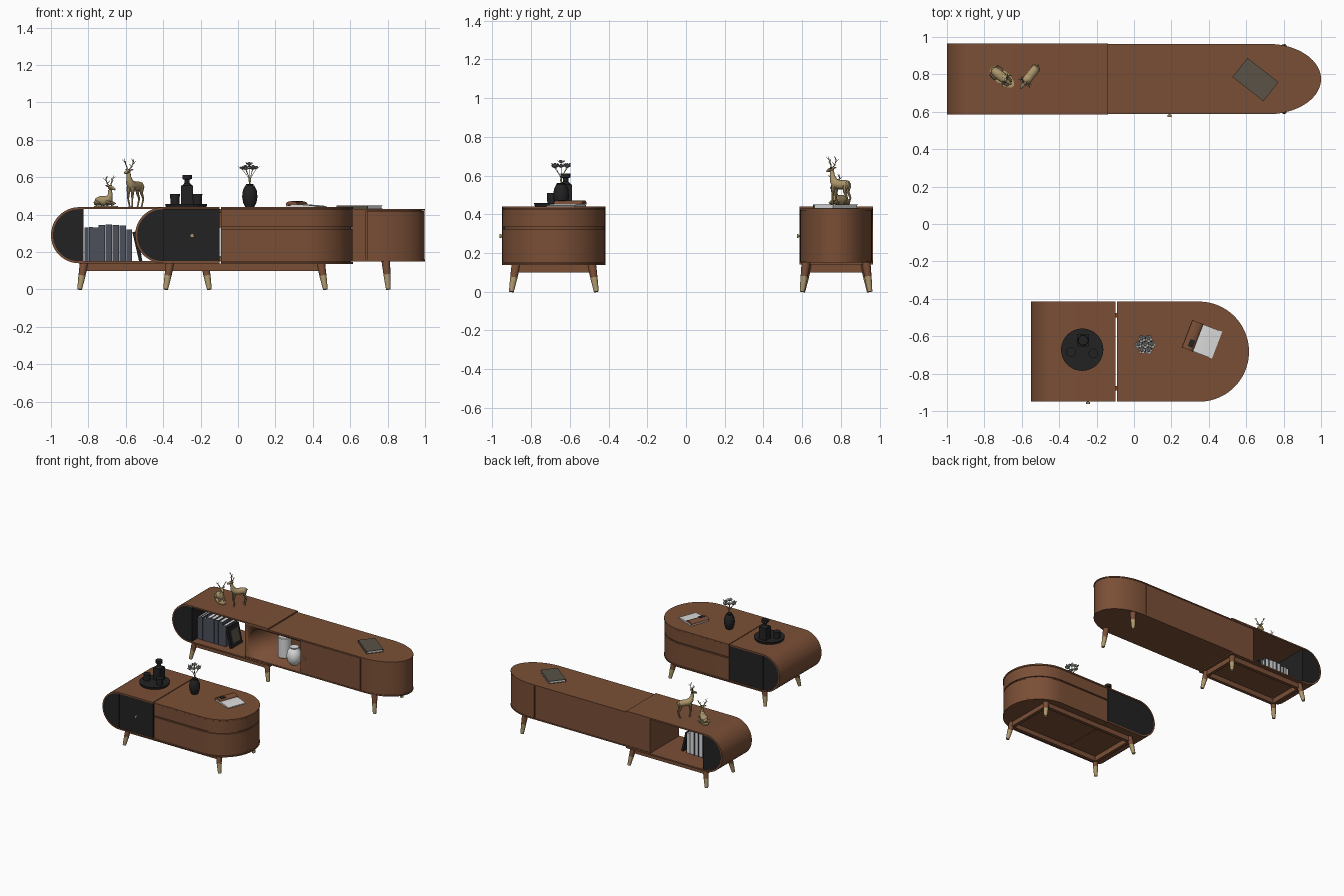
import bpy, bmesh, math, random
from mathutils import Vector
random.seed(4)

def mat(name, r, g, b):
    m = bpy.data.materials.new(name)
    m.diffuse_color = (r, g, b, 1)
    return m

BROWN = mat("walnut brown", 0.195, 0.078, 0.037)
BLACK = mat("matte black", 0.016, 0.016, 0.017)
GOLD = mat("brushed gold", 0.42, 0.31, 0.15)
SLATE = mat("slate cover", 0.075, 0.08, 0.105)
TAUPE = mat("taupe cover", 0.1, 0.085, 0.062)
WHITE = mat("paper white", 0.72, 0.72, 0.72)
PETAL = mat("petal grey", 0.42, 0.41, 0.4)

def finish(name, bm, m, loc=(0, 0, 0), rot=(0, 0, 0)):
    bmesh.ops.recalc_face_normals(bm, faces=bm.faces)
    me = bpy.data.meshes.new(name)
    bm.to_mesh(me)
    bm.free()
    for p in me.polygons:
        p.use_smooth = True
    me.set_sharp_from_angle(angle=math.radians(35))
    me.materials.append(m)
    o = bpy.data.objects.new(name, me)
    bpy.context.collection.objects.link(o)
    o.location, o.rotation_euler = loc, rot
    return o

def prism(name, pts, lo, hi, axis, m, loc=(0, 0, 0), rot=(0, 0, 0)):
    """Extrude a 2D outline along y (outline in xz) or z (outline in xy)."""
    bm = bmesh.new()
    put = (lambda a, b, h: (a, h, b)) if axis == 'y' else (lambda a, b, h: (a, b, h))
    f = bm.faces.new([bm.verts.new(put(a, b, lo)) for a, b in pts])
    r = bmesh.ops.extrude_face_region(bm, geom=[f])
    d = Vector(put(0, 0, hi - lo))
    bmesh.ops.translate(bm, verts=[v for v in r['geom'] if isinstance(v, bmesh.types.BMVert)], vec=d)
    return finish(name, bm, m, loc, rot)

def box(name, x0, x1, y0, y1, z0, z1, m, loc=(0, 0, 0), rot=(0, 0, 0)):
    return prism(name, [(x0, y0), (x1, y0), (x1, y1), (x0, y1)], z0, z1, 'z', m, loc, rot)

def tube(bm, pts, n=10, ref=(0, 1, 0)):
    """Sweep a round section along points (x, y, z, radius)."""
    P = [Vector(p[:3]) for p in pts]
    rings = []
    for i, p in enumerate(P):
        t = (P[min(i + 1, len(P) - 1)] - P[max(i - 1, 0)]).normalized()
        a = t.cross(Vector(ref)).normalized()
        b = t.cross(a)
        rings.append([bm.verts.new(p + pts[i][3] * (a * math.cos(k * math.tau / n) + b * math.sin(k * math.tau / n)))
                      for k in range(n)])
    for r, s in zip(rings, rings[1:]):
        for k in range(n):
            bm.faces.new((r[k], r[(k + 1) % n], s[(k + 1) % n], s[k]))
    bm.faces.new(rings[0])
    bm.faces.new(rings[-1])

def rod(name, pts, m, n=24, **kw):
    bm = bmesh.new()
    tube(bm, pts, n, **kw)
    return finish(name, bm, m)

def lathe(name, prof, x, y, m, n=32):
    return rod(name, [(x, y, z, r) for r, z in prof], m, n)

def arc(cx, cy, a, b, d0, d1, n=24):
    return [(cx + a * math.cos(math.radians(d0 + (d1 - d0) * i / n)),
             cy + b * math.sin(math.radians(d0 + (d1 - d0) * i / n))) for i in range(n + 1)]

def wrap_shell(name, cx, x1, y0, y1):
    """Bent sheet: flat top and bottom joined by a round left end."""
    prism(name, [(x1, 0.44)] + arc(cx, 0.29, 0.15, 0.15, 90, 270) + [(x1, 0.14), (x1, 0.151)]
          + arc(cx, 0.29, 0.139, 0.139, 270, 90) + [(x1, 0.429)], y0, y1, 'y', BROWN)

def d_shape(x0, cx, a, cy, b):
    """Plan outline with a round right end."""
    return [(x0, cy - b)] + arc(cx, cy, a, b, -90, 90, 40) + [(x0, cy + b)]

def leg(name, x, y, dx, dy, top):
    def at(t, r):
        return (x + dx * (1 - t), y + dy * (1 - t), top * t, r)
    rod(name + "_upper", [at(1, 0.023), at(0.52, 0.0185)], BROWN)
    rod(name + "_gold_foot", [at(0.52, 0.019), at(0, 0.0125)], GOLD)

def base_frame(name, x0, x1, y0, y1):
    t = 0.025
    for k, (a, b, c, d) in enumerate([(x0, x1, y0, y0 + t), (x0, x1, y1 - t, y1),
                                      (x0, x0 + t, y0 + t, y1 - t), (x1 - t, x1, y0 + t, y1 - t)]):
        box(f"{name}_rail_{k}", a, b, c, d, 0.1, 0.14, BROWN)
    for sx, x in ((-1, x0 + 0.012), (1, x1 - 0.012)):
        for sy, y in ((-1, y0 + 0.012), (1, y1 - 0.012)):
            leg(f"{name}_leg", x, y, 0.024 * sx, 0.024 * sy, 0.14)

# ---- coffee table ----
wrap_shell("coffee_left_shell", -0.4, -0.098, -0.95, -0.415)
half = arc(-0.402, 0.29, 0.139, 0.139, 90, 270)
prism("coffee_round_panel", half, -0.946, -0.419, 'y', BLACK)
box("coffee_cabinet_core", -0.41, -0.1, -0.938, -0.427, 0.151, 0.429, BLACK)
for n, a, b in (("door", -0.947, -0.93), ("back_panel", -0.435, -0.418)):
    box("coffee_" + n, -0.398, -0.099, a, b, 0.152, 0.428, BLACK)
rod("coffee_knob", [(-0.245, -0.945, 0.288, 0.005), (-0.245, -0.953, 0.288, 0.005),
                    (-0.245, -0.953, 0.288, 0.011), (-0.245, -0.962, 0.288, 0.011)], GOLD, ref=(0, 0, 1))
for n, ins, z0, z1 in (("bottom", 0, 0.137, 0.147), ("lower_drawer", 0.003, 0.149, 0.324),
                       ("drawer_core", 0.012, 0.14, 0.43), ("upper_drawer", 0.003, 0.335, 0.427), ("top", 0, 0.429, 0.44)):
    prism("coffee_right_" + n, d_shape(-0.092, 0.348, 0.267 - ins, -0.6825, 0.2675 - ins), z0, z1, 'z', BROWN)
base_frame("coffee", -0.375, 0.455, -0.89, -0.475)

# ---- long cabinet, left sleeve with open shelf ----
wrap_shell("cabinet_left_shell", -0.85, -0.14, 0.585, 0.965)
prism("cabinet_round_panel", [(-0.825, 0.429)] + arc(-0.85, 0.29, 0.139, 0.139, 90, 270) + [(-0.825, 0.151)],
      0.589, 0.961, 'y', BLACK)
base_frame("cabinet", -0.835, -0.165, 0.615, 0.935)

# ---- long cabinet, right sliding module with niche ----
cy, hb = 0.775, 0.187
body = box("cabinet_right_body", -0.35, 0.684, cy - hb + 0.003, cy + hb - 0.003, 0.152, 0.428, BROWN)
cut = prism("niche_cutter", [(0.16, 0.41)] + arc(-0.2, 0.29, 0.12, 0.12, 90, 270) + [(0.16, 0.17)], 0.5, 0.93, 'y', BROWN)
cut.hide_render = True
mod = body.modifiers.new("niche", 'BOOLEAN')
mod.operation, mod.object, mod.solver = 'DIFFERENCE', cut, 'EXACT'
bpy.context.view_layer.objects.active = body
bpy.ops.object.modifier_apply(modifier="niche")
bpy.data.objects.remove(cut)
box("cabinet_door", 0.15, 0.683, cy - hb, cy - hb + 0.01, 0.162, 0.418, BROWN)
prism("cabinet_end_core", d_shape(0.67, 0.715, 0.27, cy, hb - 0.012), 0.152, 0.428, 'z', BROWN)
prism("cabinet_end_panel", d_shape(0.69, 0.715, 0.281, cy, hb - 0.002), 0.16, 0.42, 'z', BROWN)
for n, z0, z1 in (("bottom", 0.15, 0.159), ("top", 0.421, 0.43)):
    prism("cabinet_right_" + n, d_shape(-0.35, 0.715, 0.285, cy, hb + 0.001), z0, z1, 'z', BROWN)
rod("cabinet_knob", [(0.19, 0.59, 0.288, 0.005), (0.19, 0.582, 0.288, 0.005),
                     (0.19, 0.582, 0.288, 0.01), (0.19, 0.573, 0.288, 0.01)], GOLD, ref=(0, 0, 1))
for s in (-1, 1):
    leg("cabinet_right_leg", 0.79, cy + s * 0.155, 0.014, s * 0.02, 0.152)

# ---- shelf books ----
x = -0.822
for k, (w, top) in enumerate([(0.024, 0.33), (0.022, 0.335), (0.028, 0.33), (0.036, 0.345), (0.036, 0.347),
                              (0.036, 0.345), (0.036, 0.342), (0.03, 0.32)]):
    box(f"book_{k}_pages", x + 0.003, x + w - 0.003, 0.66, 0.80, 0.153, top - 0.004, WHITE)
    for n, a, b, c, d in (("spine", x, x + w - 0.001, 0.655, 0.66), ("cover_a", x, x + 0.003, 0.66, 0.803),
                          ("cover_b", x + w - 0.004, x + w - 0.001, 0.66, 0.803)):
        box(f"book_{k}_{n}", a, b, c, d, 0.151, top, SLATE)
    x += w + 0.001
tilt = dict(loc=(-0.515, 0, 0.153), rot=(0, math.radians(-13), 0))
box("leaning_frame", -0.014, 0.004, 0.65, 0.79, 0, 0.16, BLACK, **tilt)
box("leaning_frame_picture", 0.003, 0.006, 0.675, 0.765, 0.03, 0.13, TAUPE, **tilt)

# ---- white pots in the niche ----
lathe("tall_pot", [(0.045, 0.17), (0.05, 0.175), (0.05, 0.33), (0.046, 0.335)], -0.1, 0.74, WHITE)
lathe("round_pot", [(0.03, 0.17), (0.05, 0.195), (0.058, 0.235), (0.05, 0.275), (0.03, 0.3), (0.034, 0.31)], 0.035, 0.67, WHITE)

# ---- tray with bottle and cups ----
lathe("tray", [(0.108, 0.44), (0.113, 0.458), (0.109, 0.458), (0.106, 0.447)], -0.277, -0.672, BLACK, 48)
for cx, cyy in ((-0.337, -0.684), (-0.217, -0.692)):
    lathe("cup", [(0.024, 0.447), (0.026, 0.51), (0.023, 0.51), (0.021, 0.455)], cx, cyy, BLACK)
box("bottle", -0.304, -0.24, -0.654, -0.59, 0.447, 0.555, BLACK)
lathe("bottle_neck", [(0.03, 0.553), (0.018, 0.565), (0.014, 0.57), (0.014, 0.588), (0.026, 0.59), (0.026, 0.612)],
      -0.272, -0.622, BLACK)

# ---- vase with flowers ----
lathe("vase", [(0.024, 0.44), (0.036, 0.465), (0.041, 0.495), (0.037, 0.53), (0.025, 0.555), (0.02, 0.563), (0.016, 0.55)],
      0.063, -0.645, BLACK)
stems, heads = bmesh.new(), bmesh.new()
for k in range(7):
    a = k * math.tau / 6
    r = 0.036 if k < 6 else 0.0
    c = Vector((0.06 + r * math.cos(a), -0.645 + r * math.sin(a), 0.635 + random.uniform(0, 0.03)))
    tube(stems, [(0.063, -0.645, 0.55, 0.002), (0.063 + 0.2 * r * math.cos(a), -0.645 + 0.2 * r * math.sin(a), 0.6, 0.0016), (*c, 0.0013)], 5)
    for j in range(5):  # upturned petals
        b = j * math.tau / 5 + k
        d = Vector((math.cos(b), math.sin(b), 0))
        s = Vector((-d.y, d.x, 0))
        heads.faces.new([heads.verts.new(p) for p in (c, c + d * 0.013 + s * 0.011 + Vector((0, 0, 0.008)),
                         c + d * 0.022 + Vector((0, 0, 0.018)), c + d * 0.013 - s * 0.011 + Vector((0, 0, 0.008)))])
    tube(heads, [(*c, 0.002), (c.x, c.y, c.z + 0.01, 0.008), (c.x, c.y, c.z + 0.018, 0.004)], 8)
finish("flower_stems", stems, GOLD)
finish("flower_heads", heads, PETAL)

# ---- open magazine and closed book ----
at = dict(loc=(0.365, -0.6175, 0.44), rot=(0, 0, math.radians(-21)))
prism("magazine_pages", [(-0.083, 0), (0.085, 0), (0.085, 0.006), (0.03, 0.012), (-0.02, 0.014), (-0.083, 0.008)], -0.077, 0.077, 'y', WHITE, **at)
prism("magazine_curled_page", [(-0.086, 0.01)] + arc(-0.055, 0.018, 0.031, 0.014, 180, 0, 10) + [(-0.024, 0.012)],
      -0.078, 0.078, 'y', BROWN, **at)
box("magazine_picture", -0.06, -0.032, -0.06, -0.02, 0.028, 0.0335, BLACK, **at)
at = dict(loc=(0.65, 0.773, 0.43), rot=(0, 0, math.radians(-38)))
for n, i, z0, z1, m in (("lower_cover", 0, 0, 0.003, TAUPE), ("pages", 0.004, 0.003, 0.017, WHITE), ("upper_cover", 0, 0.017, 0.02, TAUPE)):
    box("closed_book_" + n, -0.105 + i, 0.105 - i, -0.064 + i, 0.064 - i, z0, z1, m, **at)
box("closed_book_spine", -0.105, 0.105, -0.066, -0.06, 0, 0.02, TAUPE, **at)

# ---- deer figures ----
def deer_head(bm, x, z, h):
    tube(bm, [(x - 0.012, 0, z, 0.006), (x - 0.004, 0, z + 0.003, 0.012), (x + 0.012, 0, z - 0.001, 0.01),
              (x + 0.028, 0, z - 0.007, 0.006), (x + 0.032, 0, z - 0.008, 0.003)])
    for s in (-1, 1):
        tube(bm, [(x - 0.006, s * 0.008, z + 0.006, 0.003), (x - 0.01, s * 0.018, z + 0.011, 0.005), (x - 0.012, s * 0.028, z + 0.014, 0.001)], 6, (0, 0, 1))
        tube(bm, [(x, s * 0.005, z + 0.01, 0.003), (x - 0.01, s * 0.016, z + 0.35 * h, 0.0028),
                  (x - 0.008, s * 0.028, z + 0.7 * h, 0.0024), (x, s * 0.024, z + h, 0.001)], 6)
        for f, y, dx, dy in ((0.35, 0.016, 0.016, -0.002), (0.55, 0.023, -0.014, 0.012), (0.7, 0.028, 0.012, 0.012)):
            tube(bm, [(x - 0.009, s * y, z + f * h, 0.0024), (x - 0.009 + dx, s * (y + dy), z + (f + 0.24) * h, 0.001)], 6)

bm = bmesh.new()
tube(bm, [(-0.062, 0, 0.118, 0.008), (-0.055, 0, 0.115, 0.02), (-0.03, 0, 0.113, 0.025), (0, 0, 0.112, 0.024), (0.028, 0, 0.118, 0.026),
          (0.042, 0, 0.135, 0.02), (0.05, 0, 0.16, 0.013), (0.052, 0, 0.185, 0.01)], 14)
tube(bm, [(-0.058, 0, 0.125, 0.006), (-0.072, 0, 0.115, 0.002)], 6)
for s in (-1, 1):
    for x, b, o in ((-0.046, -0.012, 0), (0.032, 0.006, 0.006 * s)):
        tube(bm, [(x, s * 0.012, 0.11, 0.015), (x + 0.004, s * 0.014, 0.075, 0.008), (x + b, s * 0.014, 0.045, 0.005),
                  (x + o, s * 0.014, 0.008, 0.004), (x + o + 0.002, s * 0.014, 0, 0.006)], 8)
deer_head(bm, 0.056, 0.19, 0.07)
finish("standing_deer", bm, GOLD, (-0.553, 0.795, 0.44), (0, 0, math.radians(-128)))

bm = bmesh.new()
tube(bm, [(-0.068, 0, 0.024, 0.007), (-0.058, 0, 0.027, 0.02), (-0.03, 0, 0.031, 0.027), (0.005, 0, 0.032, 0.026), (0.024, 0, 0.042, 0.022),
          (0.032, 0, 0.065, 0.013), (0.03, 0, 0.09, 0.01)], 14)
for s in (-1, 1):
    tube(bm, [(-0.05, s * 0.02, 0.022, 0.015), (-0.02, s * 0.03, 0.014, 0.009), (-0.04, s * 0.032, 0.007, 0.005)], 8)
    tube(bm, [(0.02, s * 0.014, 0.026, 0.012), (0.052, s * 0.016, 0.014, 0.007), (0.025, s * 0.02, 0.007, 0.005)], 8)
deer_head(bm, 0.034, 0.1, 0.065)
finish("lying_deer", bm, GOLD, (-0.708, 0.787, 0.443), (0, 0, math.radians(-39)))
prism("lying_deer_base", arc(0, 0, 0.078, 0.036, 0, 350, 35), 0.44, 0.447, 'z', GOLD, (-0.705, 0.785, 0), (0, 0, math.radians(-39)))
